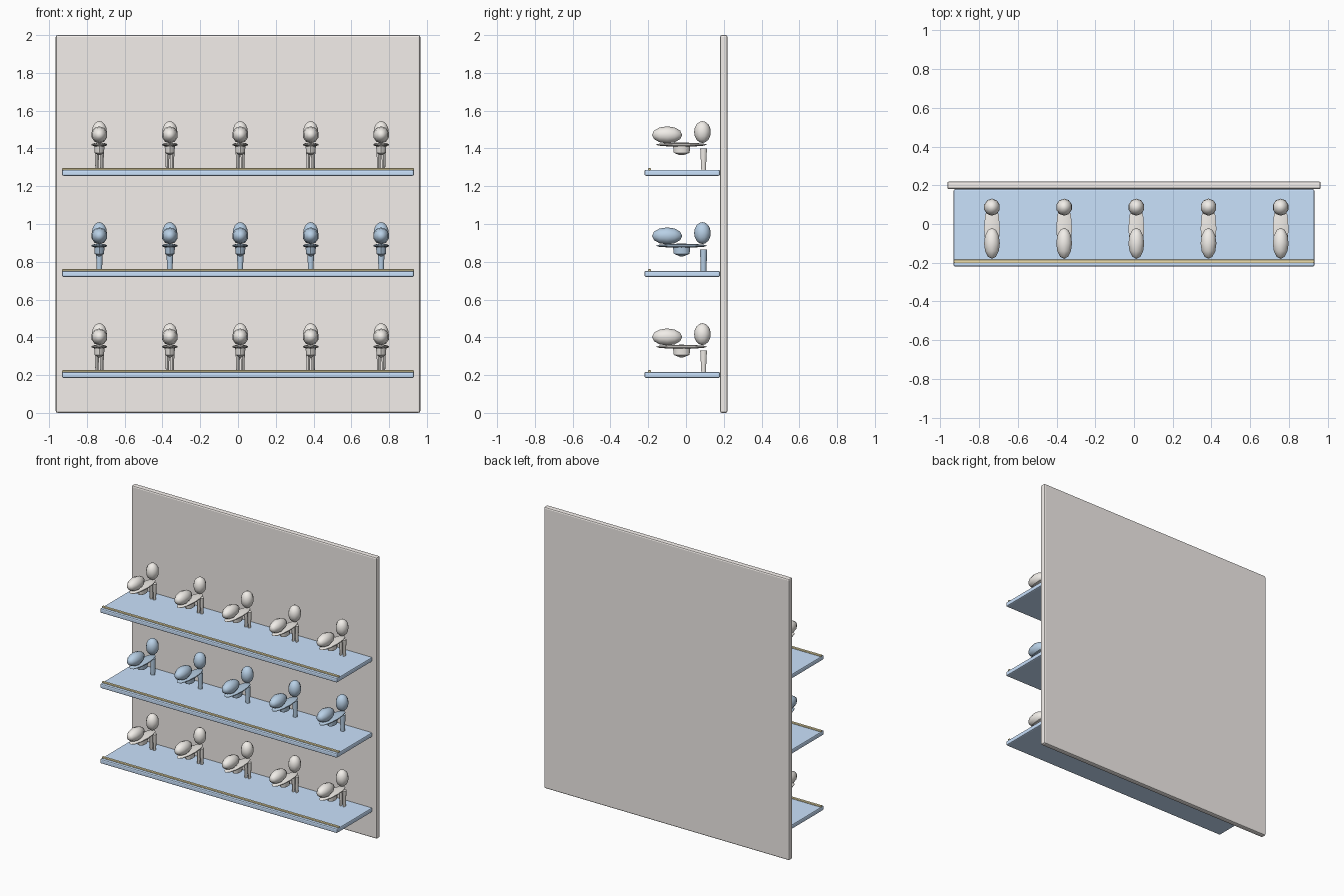
import bpy, math

if "Cube" in bpy.data.objects:
    bpy.data.objects.remove(bpy.data.objects["Cube"])

def material(name, rgb):
    m = bpy.data.materials.new(name)
    m.diffuse_color = (*rgb, 1)
    m.use_nodes = True
    m.node_tree.nodes["Principled BSDF"].inputs["Base Color"].default_value = m.diffuse_color
    return m

BLUE = material("shelf_blue", (0.59, 0.76, 0.98))
STEEL = material("item_blue", (0.48, 0.63, 0.79))
GOLD = material("trim_gold", (0.85, 0.74, 0.42))
PANEL = material("panel_warm_white", (0.90, 0.86, 0.83))
PALE = material("item_warm_white", (0.88, 0.85, 0.81))

def finish(o, name, mat=None, smooth=True):
    o.name = name
    bpy.ops.object.transform_apply(location=False, rotation=True, scale=True)
    if smooth:
        bpy.ops.object.shade_smooth_by_angle(angle=math.radians(50))
    if mat:
        o.data.materials.append(mat)
    return o

def box(name, lo, hi, mat=None, bevel=0.0):
    bpy.ops.mesh.primitive_cube_add(size=1, location=[(a + b) / 2 for a, b in zip(lo, hi)])
    o = bpy.context.object
    o.scale = [b - a for a, b in zip(lo, hi)]
    finish(o, name, mat, False)
    if bevel:
        mod = o.modifiers.new("bevel", 'BEVEL')
        mod.width, mod.segments = bevel, 2
    return o

def ellipsoid(name, loc, radii, mat, along_y=False, seg=12, rings=8):
    bpy.ops.mesh.primitive_uv_sphere_add(segments=seg, ring_count=rings, radius=1, location=loc)
    o = bpy.context.object
    if along_y:
        o.rotation_euler.x = math.pi / 2
        o.scale = (radii[0], radii[2], radii[1])
    else:
        o.scale = radii
    return finish(o, name, mat)

def cone(name, loc, r_low, r_top, height, mat, seg=10, sy=1.0):
    bpy.ops.mesh.primitive_cone_add(vertices=seg, radius1=r_low, radius2=r_top,
                                    depth=height, location=(loc[0], loc[1], loc[2] + height / 2))
    o = bpy.context.object
    o.scale.y = sy
    return finish(o, name, mat)

# back panel
box("back_panel", (-0.965, 0.18, 0), (0.965, 0.22, 2), PANEL, bevel=0.01)

for row, top in enumerate((0.217, 0.752, 1.287)):
    mat = STEEL if row == 1 else PALE
    # shelf board and its front trim
    box("shelf", (-0.932, -0.22, top - 0.032), (0.932, 0.18, top), BLUE, 0.008)
    box("shelf_trim", (-0.932, -0.202, top - 0.004), (0.932, -0.184, top + 0.009), GOLD, 0.005)
    for i in range(5):
        x = 0.012 + 0.373 * (i - 2)
        # displayed item: toe, heel cup, sole, arch and heel posts
        ellipsoid("toe", (x, -0.10, top + 0.185), (0.043, 0.08, 0.045), mat, True, 10, 6)
        ellipsoid("heel_cup", (x, 0.087, top + 0.200), (0.042, 0.044, 0.058), mat, False, 10, 8)
        ellipsoid("sole", (x, -0.024, top + 0.133), (0.043, 0.136, 0.011), mat, True, 10, 6)
        cone("arch", (x, -0.023, top + 0.090), 0.026, 0.029, 0.040, mat, sy=1.6)
        cone("arch_tip", (x, -0.023, top + 0.077), 0.006, 0.026, 0.013, mat, sy=1.6)
        if row == 1:
            cone("heel", (x, 0.093, top), 0.015, 0.019, 0.113, mat)
        else:
            for s in (-1, 1):
                cone("heel_post", (x + s * 0.013, 0.093, top), 0.008, 0.012, 0.113, mat, 8, 1.5)
